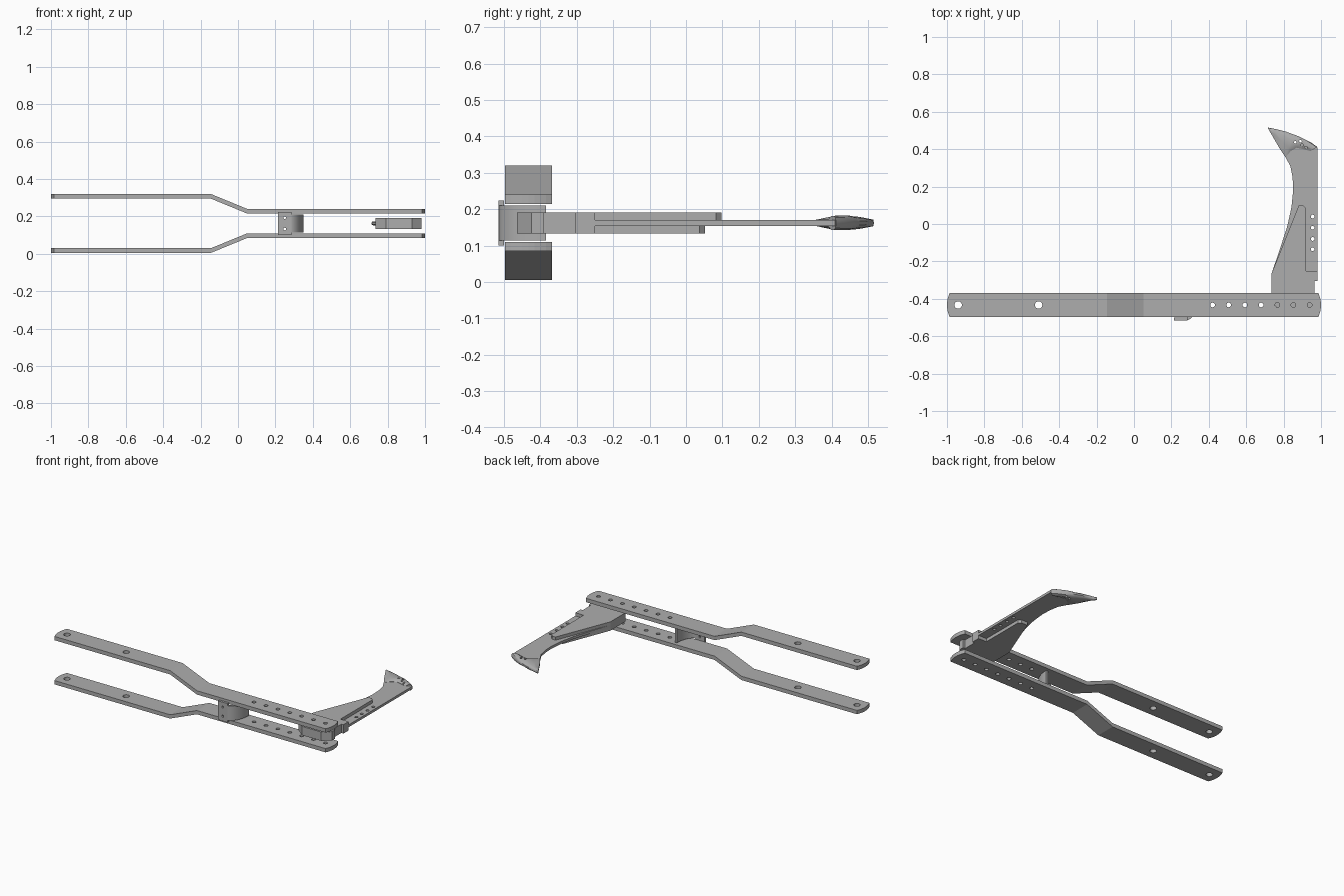
import bpy, bmesh, math
from mathutils import Matrix

cube = bpy.data.objects.get("Cube")
if cube:
    bpy.data.objects.remove(cube, do_unlink=True)

steel = bpy.data.materials.new("grey steel")
steel.use_nodes = True
steel.diffuse_color = (0.42, 0.42, 0.42, 1)
steel.node_tree.nodes["Principled BSDF"].inputs["Base Color"].default_value = (0.42, 0.42, 0.42, 1)

MID = 0.1625   # height of the mirror plane


def finish(name, bm):
    bmesh.ops.recalc_face_normals(bm, faces=bm.faces)
    me = bpy.data.meshes.new(name)
    bm.to_mesh(me)
    bm.free()
    me.materials.append(steel)
    ob = bpy.data.objects.new(name, me)
    bpy.context.collection.objects.link(ob)
    return ob


def plate(name, outline, z0, z1):
    """Flat plate from a top outline."""
    bm = bmesh.new()
    face = bm.faces.new([bm.verts.new((x, y, z0)) for x, y in outline])
    ext = bmesh.ops.extrude_face_region(bm, geom=[face])["geom"]
    bmesh.ops.translate(bm, vec=(0, 0, z1 - z0), verts=[v for v in ext if isinstance(v, bmesh.types.BMVert)])
    return finish(name, bm)


def loft(name, rings):
    """Skin closed rings and cap both ends."""
    bm = bmesh.new()
    rows = [[bm.verts.new(p) for p in ring] for ring in rings]
    n = len(rows[0])
    for a, b in zip(rows, rows[1:]):
        for i in range(n):
            j = (i + 1) % n
            bm.faces.new((a[i], a[j], b[j], b[i]))
    bm.faces.new(rows[0])
    bm.faces.new(rows[-1])
    return finish(name, bm)


def drill(ob, holes, axis="Z"):
    """Cut round holes given as (x, y, z, radius)."""
    bm = bmesh.new()
    turn = Matrix.Rotation(math.pi / 2, 4, "X") if axis == "Y" else Matrix()
    for x, y, z, r in holes:
        bmesh.ops.create_cone(bm, cap_ends=True, segments=20, radius1=r, radius2=r, depth=0.1,
                              matrix=Matrix.Translation((x, y, z)) @ turn)
    cutter = finish("hole_cutter", bm)
    cutter.hide_render = True
    mod = ob.modifiers.new("holes", "BOOLEAN")
    mod.operation = "DIFFERENCE"
    mod.solver = "EXACT"
    mod.object = cutter
    dg = bpy.context.evaluated_depsgraph_get()
    ob.data = bpy.data.meshes.new_from_object(ob.evaluated_get(dg))
    ob.modifiers.clear()
    bpy.data.objects.remove(cutter, do_unlink=True)


# Upper and lower cranked arms with gently curved ends
YC, HALF, THICK = -0.433, 0.065, 0.025
for name, s in (("upper_arm", 1), ("lower_arm", -1)):
    rings = []
    for k in range(9):
        t = k / 4 - 1
        end = 1 - 0.015 * t * t
        path = [(-end, 0.1575), (-0.145, 0.1575), (0.05, 0.0775), (end, 0.0775)]
        section = path + [(x, h - THICK) for x, h in reversed(path)]
        rings.append([(x, YC + HALF * t, MID + s * h) for x, h in section])
    arm = loft(name, rings)
    holes = [(x, YC, MID + s * 0.145, 0.02) for x in (-0.94, -0.51)]
    holes += [(0.42 + 0.0865 * i, YC, MID + s * 0.065, 0.0125) for i in range(7)]
    drill(arm, holes)

# Curved spacer bracket between the arms
tab = plate("bracket_tab", [(0.215, -0.515), (0.285, -0.515), (0.285, -0.5), (0.215, -0.5)], MID - 0.062, MID + 0.062)
drill(tab, [(0.25, -0.507, MID + d, 0.007) for d in (-0.03, 0.03)], "Y")
outer, inner = [], []
for i in range(11):
    a = math.pi / 2 * i / 10
    outer.append((0.275 + 0.075 * math.sin(a), -0.385 - 0.13 * math.cos(a)))
    inner.append((0.275 + 0.06 * math.sin(a), -0.385 - 0.115 * math.cos(a)))
bend = plate("bracket_bend", outer + inner[::-1], MID - 0.048, MID + 0.048)

# Thin shank blade
blade = plate("shank_blade", [
    (0.735, -0.39), (0.735, -0.265), (0.775, -0.15), (0.82, -0.01), (0.842, 0.09), (0.851, 0.18),
    (0.848, 0.25), (0.836, 0.31), (0.81, 0.357), (0.83, 0.40), (0.90, 0.44), (0.98, 0.41),
    (0.98, -0.30), (0.965, -0.30), (0.965, -0.39)], MID - 0.008, MID + 0.008)
drill(blade, [(0.955, y, MID, 0.01) for y in (0.04, -0.02, -0.08, -0.135)])

# Cheek plates on both faces of the blade
for name, s, top, left in (("upper_cheek", 1, 0.098, 0.88), ("lower_cheek", -1, 0.052, 0.86)):
    plate(name, [(0.735, -0.39), (0.735, -0.265), (left, top), (0.905, top), (0.92, top - 0.015),
                 (0.92, -0.25), (0.98, -0.25), (0.98, -0.305), (0.965, -0.305), (0.965, -0.39)],
          MID + s * 0.008, MID + s * 0.029)

# Solid blocks closing the cheek stack
plate("pivot_block", [(0.79, -0.465), (0.93, -0.465), (0.98, -0.425), (0.98, -0.39), (0.735, -0.39), (0.735, -0.42)],
      MID - 0.029, MID + 0.029)
plate("heel_block", [(0.92, -0.305), (0.98, -0.305), (0.98, -0.253), (0.92, -0.253)], MID - 0.029, MID + 0.029)

# Hooked ripping tip: rounded back, thin inner edge
stations = [  # back x, y, inner x, y, half thickness
    (0.715, 0.516, 0.717, 0.51, 0.009),
    (0.76, 0.507, 0.745, 0.462, 0.013),
    (0.815, 0.493, 0.775, 0.41, 0.017),
    (0.85, 0.48, 0.81, 0.357, 0.019),
    (0.88, 0.469, 0.838, 0.39, 0.02),
    (0.905, 0.457, 0.87, 0.408, 0.02),
    (0.945, 0.437, 0.905, 0.40, 0.02),
    (0.98, 0.412, 0.945, 0.39, 0.019)]
section = [(0, 0.3), (0.08, 0.75), (0.25, 1), (0.6, 1), (1, 0.45)]
rings = []
for bx, by, ix, iy, h in stations:
    half = [(bx + (ix - bx) * t, by + (iy - by) * t, h * w) for t, w in section]
    rings.append([(x, y, MID + z) for x, y, z in half] + [(x, y, MID - z) for x, y, z in reversed(half)])
tip = loft("ripping_tip", rings)
drill(tip, [(x, y, MID, 0.007) for x, y in ((0.862, 0.437), (0.89, 0.443), (0.898, 0.422), (0.92, 0.408))])

# Smooth shading only on the rounded parts
for ob in (bend, tip):
    bpy.ops.object.select_all(action="DESELECT")
    ob.select_set(True)
    bpy.context.view_layer.objects.active = ob
    bpy.ops.object.shade_smooth_by_angle(angle=math.radians(35))
